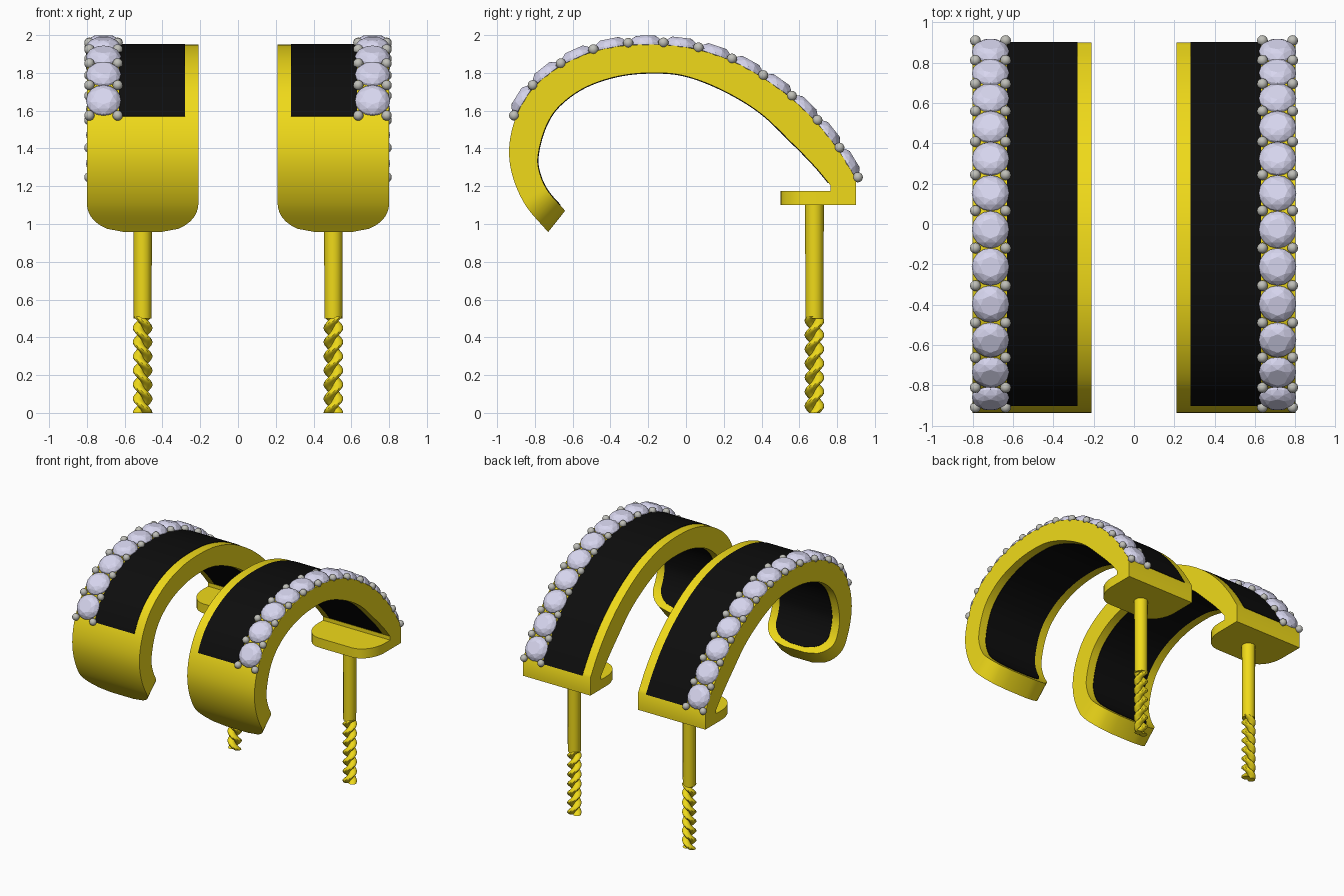
import bpy, bmesh, math
from mathutils import Vector, Matrix

if "Cube" in bpy.data.objects:
    bpy.data.objects.remove(bpy.data.objects["Cube"])

CX, HALF = 0.505, 0.295      # middle and half width of one earring


def material(name, col):
    m = bpy.data.materials.new(name)
    m.diffuse_color = (*col, 1)
    m.use_nodes = True
    m.node_tree.nodes["Principled BSDF"].inputs["Base Color"].default_value = m.diffuse_color
    return m


GOLD = material("gold", (0.87, 0.70, 0.01))
BLACK = material("black_enamel", (0.004, 0.004, 0.004))
GEM = material("pale_gem", (0.68, 0.67, 0.86))
SILVER = material("prong_metal", (0.52, 0.52, 0.48))


def finish(name, bm, mat, smooth=True):
    """Turn a bmesh into an object mirrored to the second earring."""
    bmesh.ops.recalc_face_normals(bm, faces=bm.faces)
    me = bpy.data.meshes.new(name)
    bm.to_mesh(me)
    bm.free()
    if smooth:
        me.shade_smooth()
        me.set_sharp_from_angle(angle=math.radians(35))
    me.materials.append(mat)
    ob = bpy.data.objects.new(name, me)
    bpy.context.collection.objects.link(ob)
    mod = ob.modifiers.new("Pair", 'MIRROR')
    mod.use_mirror_merge = False
    return ob


def loft(bm, rings):
    """Skin closed rings of equal length and cap both ends."""
    vs = [[bm.verts.new(p) for p in r] for r in rings]
    n = len(vs[0])
    for a, b in zip(vs, vs[1:]):
        for i in range(n):
            j = (i + 1) % n
            bm.faces.new((a[i], a[j], b[j], b[i]))
    bm.faces.new(vs[0])
    bm.faces.new(vs[-1])


def catmull(pts, steps):
    out = []
    ext = [2 * pts[0] - pts[1]] + pts + [2 * pts[-1] - pts[-2]]
    for i in range(1, len(pts)):
        a, b, c, d = ext[i - 1:i + 3]
        for k in range(steps):
            t = k / steps
            out.append(0.5 * (2 * b + (c - a) * t + (2 * a - 5 * b + 4 * c - d) * t * t
                              + (3 * b - a - 3 * c + d) * t ** 3))
    return out + [pts[-1]]


# Band side profile: outer y, z and matching inner y, z from the front tip to the back
PROFILE = [(-.73, .957, -.64, 1.07), (-.85, 1.10, -.735, 1.18), (-.92, 1.26, -.78, 1.29),
           (-.935, 1.42, -.78, 1.385), (-.89, 1.59, -.74, 1.52), (-.79, 1.74, -.67, 1.625),
           (-.62, 1.86, -.54, 1.72), (-.42, 1.93, -.37, 1.78), (-.2, 1.95, -.19, 1.80),
           (.03, 1.93, -.01, 1.785), (.26, 1.855, .19, 1.71), (.48, 1.725, .39, 1.59),
           (.66, 1.57, .56, 1.43), (.80, 1.40, .68, 1.307), (.90, 1.24, .765, 1.205)]
outer = catmull([Vector((0, p[0], p[1])) for p in PROFILE], 8)
inner = catmull([Vector((0, p[2], p[3])) for p in PROFILE], 8)
arc = [0.0]
for a, b in zip(outer, outer[1:]):
    arc.append(arc[-1] + (b - a).length)


def tip_width(s, full, r=0.2):
    s = min(max(s, 0), r)
    return full - r + math.sqrt(r * r - (r - s) ** 2)


def ring(x0, x1, po, pi):
    return [(x0, po.y, po.z), (x1, po.y, po.z), (x1, pi.y, pi.z), (x0, pi.y, pi.z)]


# Gold band with rounded front tip
bm = bmesh.new()
rings = []
for s, o, i in zip(arc, outer, inner):
    w = tip_width(s, HALF)
    rings.append(ring(CX - w, CX + w, o, i))
rings.append(ring(CX - HALF, CX + HALF, Vector((0, .90, 1.12)), Vector((0, .765, 1.12))))
loft(bm, rings)
finish("band", bm, GOLD)

# Black inlay on the outside and lining on the inside
start = next(k for k, p in enumerate(outer) if p.z > 1.555)
bm = bmesh.new()
loft(bm, [ring(.28, .63, o + (o - i).normalized() * .004, o + (i - o) * .1)
          for o, i in list(zip(outer, inner))[start:]])
finish("outer_inlay", bm, BLACK)
bm = bmesh.new()
rings = []
for s, o, i in list(zip(arc, outer, inner))[2:-1]:
    w = tip_width(s - .05, HALF - .065, .17)
    rings.append(ring(CX - w, CX + w, i + (i - o).normalized() * .004, i + (o - i) * .1))
loft(bm, rings)
finish("inner_lining", bm, BLACK)

# Foot plate with rounded front corners
right = [(HALF, .90)]
for k in range(9):
    a = k / 8 * math.pi / 2
    right.append((HALF - .15 + .15 * math.cos(a), .70 - .20 * math.sin(a)))
outline = right + [(-x, y) for x, y in reversed(right)]
bm = bmesh.new()
loft(bm, [[(CX + x, y, z) for x, y in outline] for z in (1.10, 1.175)])
finish("foot_plate", bm, GOLD)


def circle(cx, cy, z, r, n):
    return [(cx + r * math.cos(2 * math.pi * k / n), cy + r * math.sin(2 * math.pi * k / n), z)
            for k in range(n)]


# Plain upper post and two-strand twisted lower post
bm = bmesh.new()
loft(bm, [circle(CX, .68, z, r, 12) for z, r in ((.50, .047), (1.11, .05))])
finish("post", bm, GOLD)
bm = bmesh.new()
for strand in range(2):
    rings = []
    for k in range(61):
        z = .51 * k / 60
        a = 2 * math.pi * z / .15 + strand * math.pi
        rings.append(circle(CX + .024 * math.cos(a), .68 + .024 * math.sin(a), z, .028, 12))
    loft(bm, rings)
finish("twisted_post", bm, GOLD)


# Point and frame on the outer curve at a given arc length
def frame(s):
    k = max(j for j in range(len(arc) - 1) if arc[j] <= s)
    t = (s - arc[k]) / (arc[k + 1] - arc[k])
    tan = (outer[k + 1] - outer[k]).normalized()
    return outer[k].lerp(outer[k + 1], t), tan, Vector((1, 0, 0)).cross(tan)


# Row of faceted stones with pairs of bead prongs between them
COUNT = 12
STONE_X = .712
step = (arc[-1] - arc[start]) / COUNT
gems, beads = bmesh.new(), bmesh.new()
for k in range(COUNT + 1):
    p, tan, nor = frame(min(arc[start] + k * step, arc[-1] - .001))
    for dx in (-.075, .075):
        c = p + nor * .012 + Vector((STONE_X + dx, 0, 0))
        bmesh.ops.create_uvsphere(beads, u_segments=12, v_segments=8, radius=.027,
                                  matrix=Matrix.Translation(c))
    if k == COUNT:
        break
    p, tan, nor = frame(arc[start] + (k + .5) * step)
    pts = [(0, 0, -.06)]
    for r, h, n, off in ((.093, 0, 16, 0), (.091, .012, 16, 0), (.075, .034, 8, .5), (.05, .047, 8, 0)):
        pts += circle(0, 0, h, r, n) if not off else [
            (r * math.cos(2 * math.pi * (j + off) / n), r * math.sin(2 * math.pi * (j + off) / n), h)
            for j in range(n)]
    vs = [gems.verts.new(p + Vector((STONE_X + x, 0, 0)) + tan * y + nor * z) for x, y, z in pts]
    bmesh.ops.convex_hull(gems, input=vs)
finish("stones", gems, GEM, smooth=False)
finish("prong_beads", beads, SILVER)
